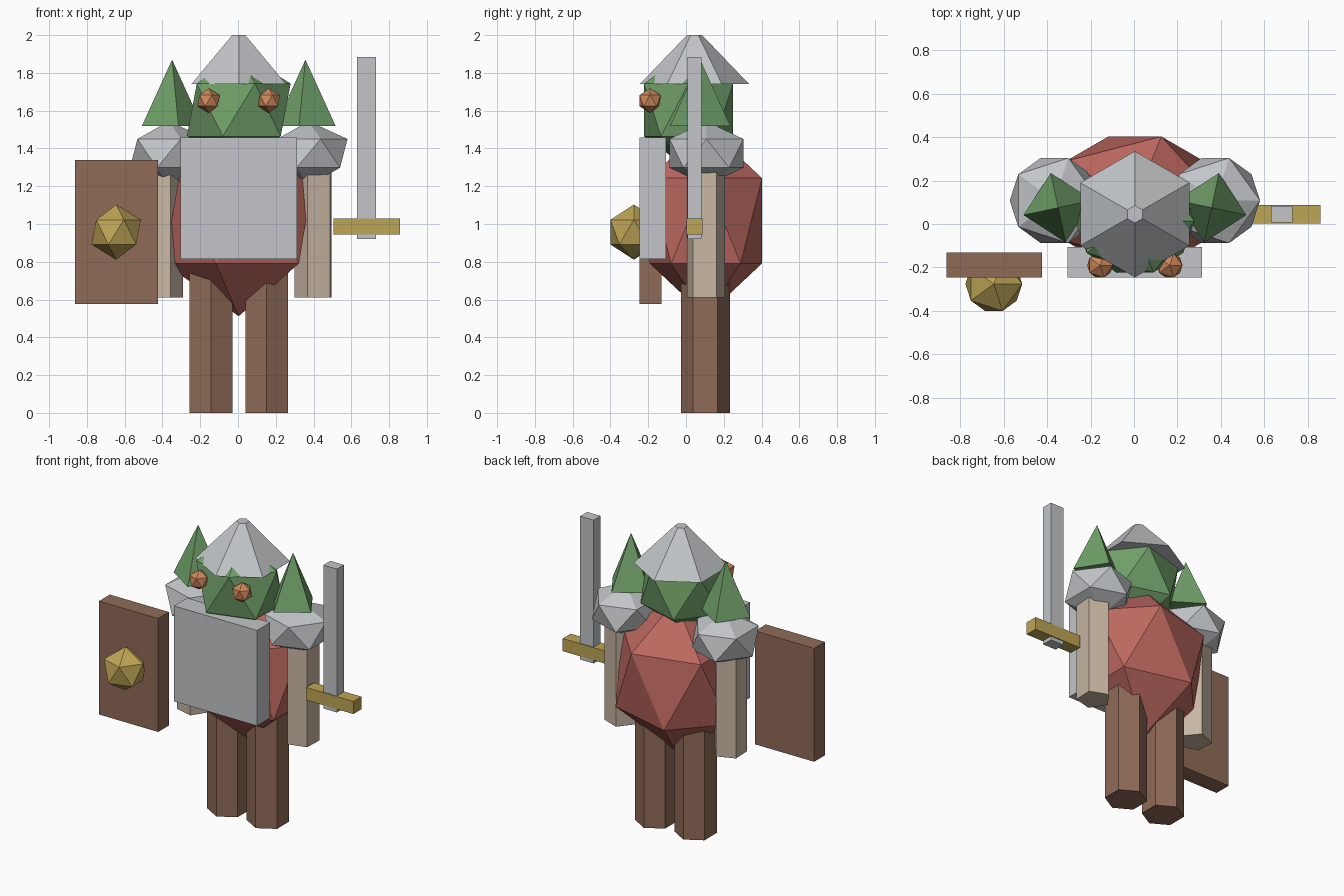
import bpy
import bmesh
from math import radians
from mathutils import Matrix

cube = bpy.data.objects.get("Cube")
if cube:
    bpy.data.objects.remove(cube, do_unlink=True)


def material(name, rgb):
    mat = bpy.data.materials.new(name)
    mat.use_nodes = True
    mat.diffuse_color = (*rgb, 1)
    mat.node_tree.nodes["Principled BSDF"].inputs["Base Color"].default_value = (*rgb, 1)
    return mat


steel = material("steel grey", (0.54, 0.56, 0.58))
brown = material("wood brown", (0.275, 0.147, 0.095))
red = material("tunic red", (0.51, 0.14, 0.115))
green = material("skin green", (0.162, 0.352, 0.141))
beige = material("sleeve beige", (0.578, 0.468, 0.366))
gold = material("gold", (0.515, 0.376, 0.091))
orange = material("eye orange", (0.61, 0.242, 0.102))

CX = 0.004  # body centre line


def finish(name, bm, mat):
    mesh = bpy.data.meshes.new(name)
    bm.to_mesh(mesh)
    bm.free()
    mesh.materials.append(mat)
    obj = bpy.data.objects.new(name, mesh)
    bpy.context.collection.objects.link(obj)
    return obj


def gem(name, centre, radii, mat):
    """Faceted ball with twenty sides."""
    bm = bmesh.new()
    bmesh.ops.create_icosphere(bm, subdivisions=1, radius=1,
                               matrix=Matrix.LocRotScale(centre, None, radii))
    return finish(name, bm, mat)


def prism(name, sides, x, y, z0, z1, r0, r1, mat, turn=0):
    """Upright column or cone between two heights."""
    bm = bmesh.new()
    place = Matrix.Translation((x, y, (z0 + z1) / 2)) @ Matrix.Rotation(radians(turn), 4, "Z")
    bmesh.ops.create_cone(bm, cap_ends=True, segments=sides, radius1=r0, radius2=r1,
                          depth=z1 - z0, matrix=place)
    return finish(name, bm, mat)


def box(name, low, high, mat):
    bm = bmesh.new()
    centre = [(a + b) / 2 for a, b in zip(low, high)]
    size = [b - a for a, b in zip(low, high)]
    bmesh.ops.create_cube(bm, size=1, matrix=Matrix.LocRotScale(centre, None, size))
    return finish(name, bm, mat)


# Torso, head and helmet
gem("torso", (CX, 0.105, 1.017), (0.44, 0.35, 0.505), red)
gem("head", (CX, 0.013, 1.604), (0.307, 0.277, 0.312), green)
prism("helmet", 6, CX, 0.045, 1.74, 2.0, 0.29, 0.04, steel)
box("breastplate", (-0.305, -0.245, 0.815), (0.313, -0.105, 1.457), steel)

# Paired parts
for side, s in (("left", 1), ("right", -1)):
    prism(side + "_leg", 6, CX + s * 0.147, 0.103, 0, 0.85, 0.13, 0.13, brown)
    prism(side + "_arm", 5, CX + s * 0.401, 0.104, 0.61, 1.32, 0.107, 0.107, beige, s * 87)
    gem(side + "_shoulder", (CX + s * 0.37, 0.108, 1.374), (0.23, 0.23, 0.17), steel)
    prism(side + "_ear", 4, CX + s * 0.353, 0.075, 1.52, 1.87, 0.163, 0, green, -s * 12)
    gem(side + "_eye", (CX + s * 0.16, -0.19, 1.653), (0.066, 0.066, 0.066), orange)

# Shield held on the right
box("shield", (-0.863, -0.245, 0.577), (-0.423, -0.13, 1.34), brown)
gem("shield_boss", (-0.645, -0.276, 0.957), (0.146, 0.146, 0.146), gold)

# Sword held on the left
box("sword_blade", (0.63, 0.008, 0.92), (0.73, 0.082, 1.885), steel)
box("sword_guard", (0.505, 0.003, 0.945), (0.857, 0.088, 1.03), gold)
